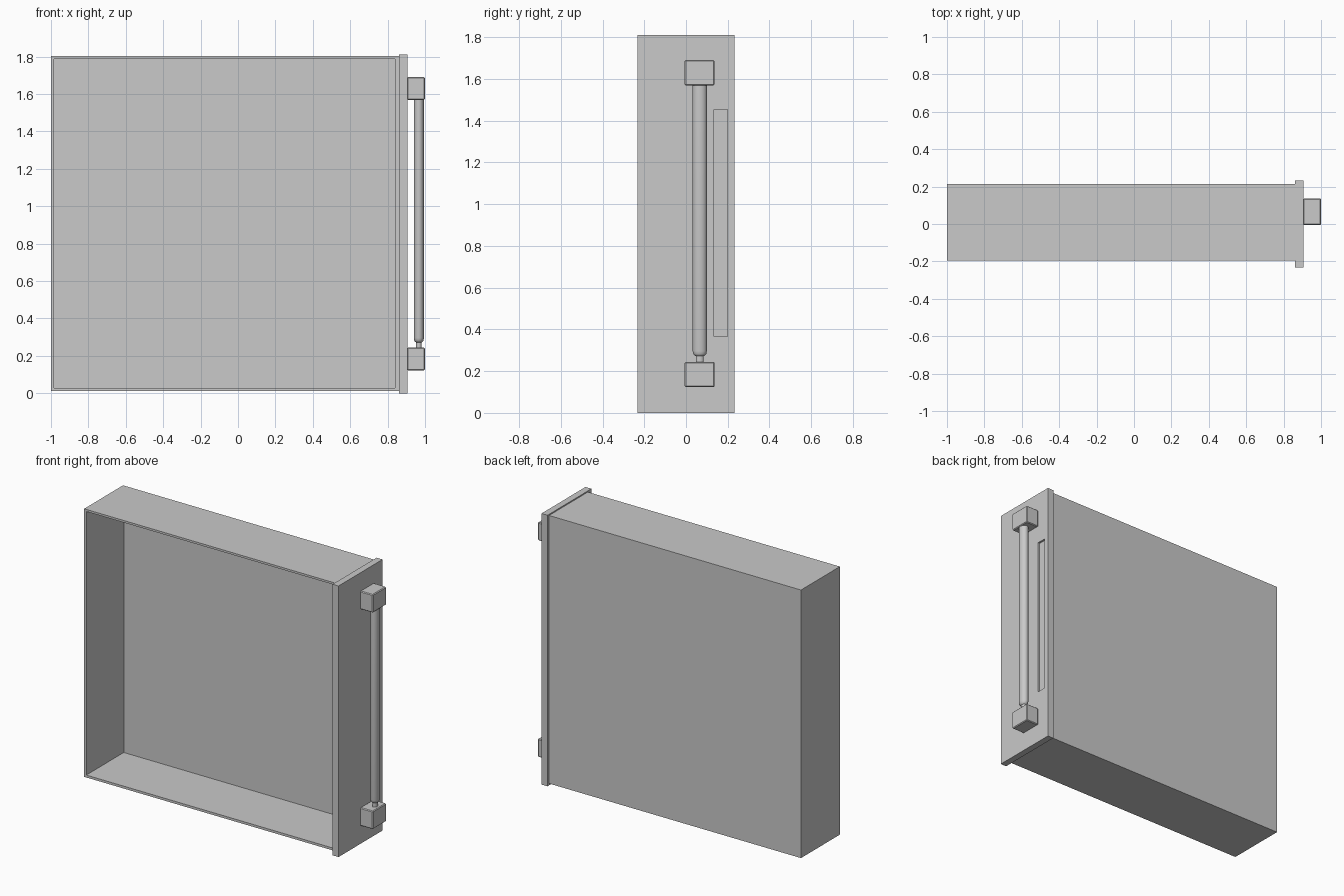
import bpy, bmesh, math
from mathutils import Vector

if "Cube" in bpy.data.objects:
    bpy.data.objects.remove(bpy.data.objects["Cube"])

grey = bpy.data.materials.new("light grey")
grey.diffuse_color = (0.588, 0.588, 0.588, 1)
grey.use_nodes = True
grey.node_tree.nodes["Principled BSDF"].inputs["Base Color"].default_value = grey.diffuse_color


def finish(bm, name):
    me = bpy.data.meshes.new(name)
    bm.to_mesh(me)
    bm.free()
    me.materials.append(grey)
    ob = bpy.data.objects.new(name, me)
    bpy.context.collection.objects.link(ob)
    return ob


def add_box(bm, lo, hi):
    """Adds a box between two corners and returns its faces."""
    lo, hi = Vector(lo), Vector(hi)
    verts = bmesh.ops.create_cube(bm, size=1)["verts"]
    for v in verts:
        v.co = (lo + hi) / 2 + v.co * (hi - lo)
    faces = list({f for v in verts for f in v.link_faces})
    for f in faces:
        f.normal_update()
    return faces


def hollow_box(name, outer, inner, direction):
    """Box with a rectangular cavity opening towards the given direction."""
    bm = bmesh.new()
    d = Vector(direction)
    loops = []
    for corners, is_cavity in ((outer, False), (inner, True)):
        faces = add_box(bm, *corners)
        lid = max(faces, key=lambda f: f.normal.dot(d))
        loops.append(list(lid.verts))
        faces.remove(lid)
        bm.faces.remove(lid)
        if is_cavity:
            bmesh.ops.reverse_faces(bm, faces=faces)
    # rim joins matching corners (both lids share the same winding)
    a, b = loops
    for i in range(4):
        j = (i + 1) % 4
        bm.faces.new((a[i], a[j], b[j], b[i]))
    return finish(bm, name)


# Drawer tray, open at the front side
hollow_box("drawer_tray",
           ((-1.0, -0.195, 0.012), (0.862, 0.215, 1.802)),
           ((-0.984, -0.195, 0.028), (0.84, 0.2, 1.788)), (0, -1, 0))

# Face panel with a shallow recessed slot
hollow_box("face_panel",
           ((0.861, -0.232, 0.0), (0.905, 0.232, 1.81)),
           ((0.892, 0.135, 0.365), (0.905, 0.198, 1.453)), (1, 0, 0))

# Handle mounting blocks with chamfered edges
for label, z in (("lower", 0.123), ("upper", 1.569)):
    bm = bmesh.new()
    add_box(bm, (0.905, -0.006, z), (1.0, 0.137, z + 0.121))
    block = finish(bm, label + "_handle_block")
    bev = block.modifiers.new("bevel", "BEVEL")
    bev.width = 0.005
    bev.segments = 1

# Handle bar: lathed, slightly flattened, with a narrow neck at the bottom
profile = [(0.019, 0.235), (0.019, 0.272), (0.026, 0.276), (0.031, 0.283),
           (0.034, 0.296), (0.034, 1.58)]
sides = 32
bm = bmesh.new()
rings = []
for r, z in profile:
    rings.append([bm.verts.new((0.967 + 0.8 * r * math.cos(a), 0.066 + r * math.sin(a), z))
                  for a in (2 * math.pi * i / sides for i in range(sides))])
for a, b in zip(rings, rings[1:]):
    for i in range(sides):
        j = (i + 1) % sides
        bm.faces.new((a[i], a[j], b[j], b[i]))
bm.faces.new(rings[0][::-1])
bm.faces.new(rings[-1])
bar = finish(bm, "handle_bar")
bpy.context.view_layer.objects.active = bar
bar.select_set(True)
bpy.ops.object.shade_smooth_by_angle(angle=math.radians(40))
